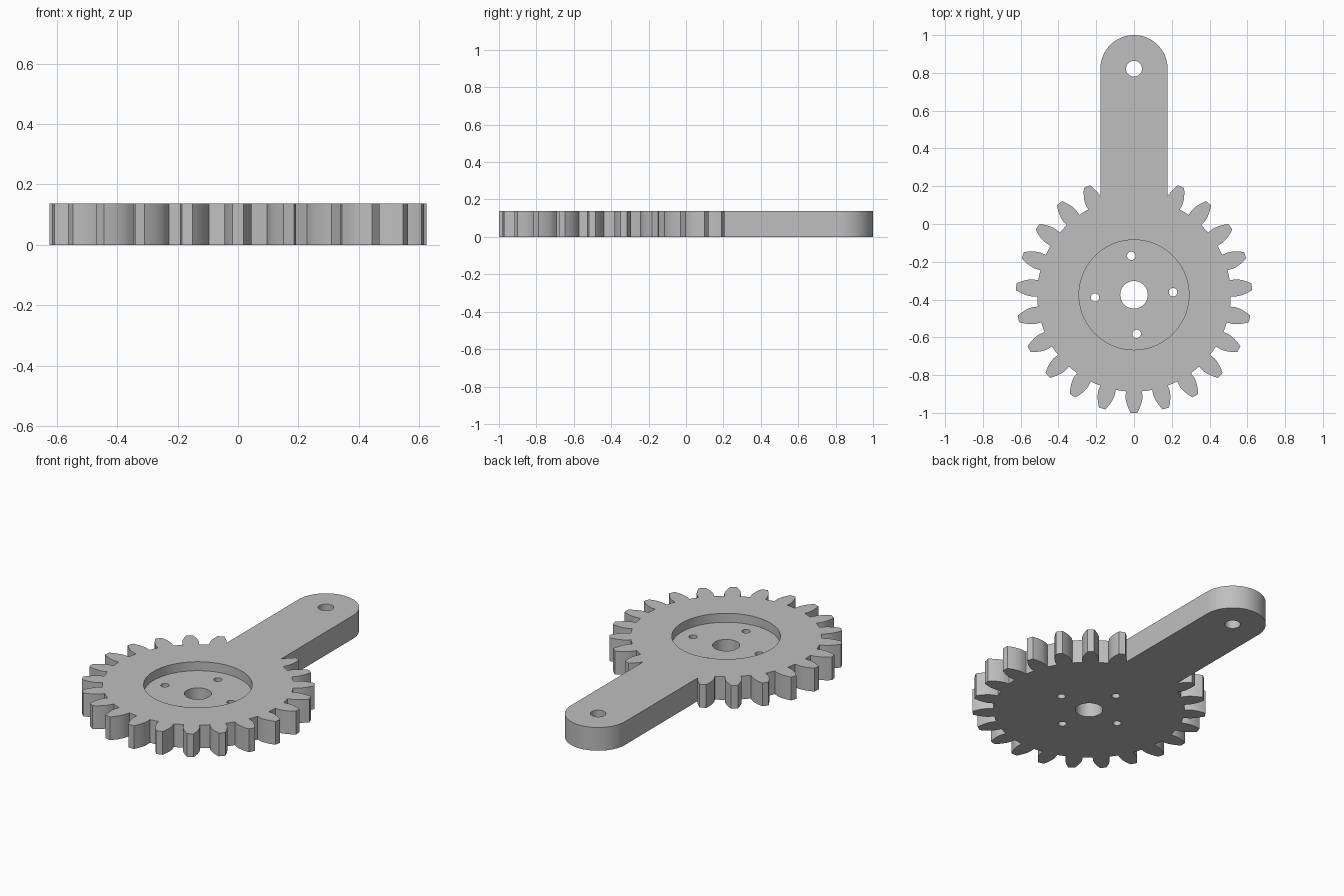
import bpy
import bmesh
from math import pi, sin, cos, tan, acos, sqrt, radians

if "Cube" in bpy.data.objects:
    bpy.data.objects.remove(bpy.data.objects["Cube"], do_unlink=True)

HEIGHT = 0.1375
GEAR_Y = -0.375
TEETH = 23
MODULE = 0.05
PITCH_R = MODULE * TEETH / 2
TIP_R = PITCH_R + MODULE
ROOT_R = PITCH_R - 1.25 * MODULE
BASE_R = PITCH_R * cos(radians(20))
ARM_HALF = 0.178
ARM_END_Y = 1 - ARM_HALF

grey = bpy.data.materials.new("plain grey")
grey.use_nodes = True
grey.diffuse_color = (0.52, 0.52, 0.52, 1)
grey.node_tree.nodes["Principled BSDF"].inputs["Base Color"].default_value = grey.diffuse_color


def prism(name, outline, z0, z1):
    """Extrude a flat counter-clockwise outline from z0 to z1."""
    bm = bmesh.new()
    face = bm.faces.new([bm.verts.new((x, y, z0)) for x, y in outline])
    top = bmesh.ops.extrude_face_region(bm, geom=[face])["geom"]
    moved = [v for v in top if isinstance(v, bmesh.types.BMVert)]
    bmesh.ops.translate(bm, verts=moved, vec=(0, 0, z1 - z0))
    bmesh.ops.recalc_face_normals(bm, faces=bm.faces)
    mesh = bpy.data.meshes.new(name)
    bm.to_mesh(mesh)
    bm.free()
    mesh.materials.append(grey)
    obj = bpy.data.objects.new(name, mesh)
    bpy.context.collection.objects.link(obj)
    return obj


def arc(x, y, r, start, end, steps):
    angles = [start + (end - start) * i / steps for i in range(steps + 1)]
    return [(x + r * cos(a), y + r * sin(a)) for a in angles]


def combine(target, other, operation):
    """Apply a boolean and drop the helper."""
    mod = target.modifiers.new(operation.lower(), 'BOOLEAN')
    mod.operation = operation
    mod.solver = 'EXACT'
    mod.object = other
    bpy.context.view_layer.objects.active = target
    bpy.ops.object.modifier_apply(modifier=mod.name)
    bpy.data.objects.remove(other, do_unlink=True)


def cut_round(target, x, y, r, z0, steps):
    outline = arc(x, y, r, 0, 2 * pi, steps)[:-1]
    combine(target, prism("cutter", outline, z0, HEIGHT + 0.1), 'DIFFERENCE')


def involute(pressure):
    return tan(pressure) - pressure


def half_angle(r):
    """Half the angle a tooth fills at radius r."""
    pressure = acos(min(1, BASE_R / r))
    return pi / (2 * TEETH) + involute(radians(20)) - involute(pressure)


# Gear outline: involute flanks, radial below the base circle
flank = [(ROOT_R, half_angle(BASE_R))]
for i in range(7):
    radius = BASE_R + (TIP_R - BASE_R) * i / 6
    flank.append((radius, half_angle(radius)))
tooth = [(r, -a) for r, a in flank] + [(TIP_R, 0)] + [(r, a) for r, a in reversed(flank)]
tooth.append((ROOT_R, pi / TEETH))

outline = []
for k in range(TEETH):
    middle = -pi / 2 + 2 * pi * k / TEETH
    outline += [(r * cos(middle + a), GEAR_Y + r * sin(middle + a)) for r, a in tooth]
body = prism("gear_with_arm", outline, 0, HEIGHT)

# Arm with rounded end
arm_outline = [(-ARM_HALF, 0), (ARM_HALF, 0)] + arc(0, ARM_END_Y, ARM_HALF, 0, pi, 36)
combine(body, prism("arm", arm_outline, 0, HEIGHT), 'UNION')

# Round pocket, centre bore, arm hole and four screw holes
cut_round(body, 0, GEAR_Y, 0.291, HEIGHT - 0.053, 72)
cut_round(body, 0, GEAR_Y, 0.073, -0.1, 40)
cut_round(body, 0, ARM_END_Y, 0.042, -0.1, 32)
for k in range(4):
    a = radians(3.9) + k * pi / 2
    cut_round(body, 0.207 * cos(a), GEAR_Y + 0.207 * sin(a), 0.0225, -0.1, 24)

bpy.ops.object.select_all(action='DESELECT')
body.select_set(True)
bpy.context.view_layer.objects.active = body
bpy.ops.object.shade_smooth_by_angle(angle=radians(30))
